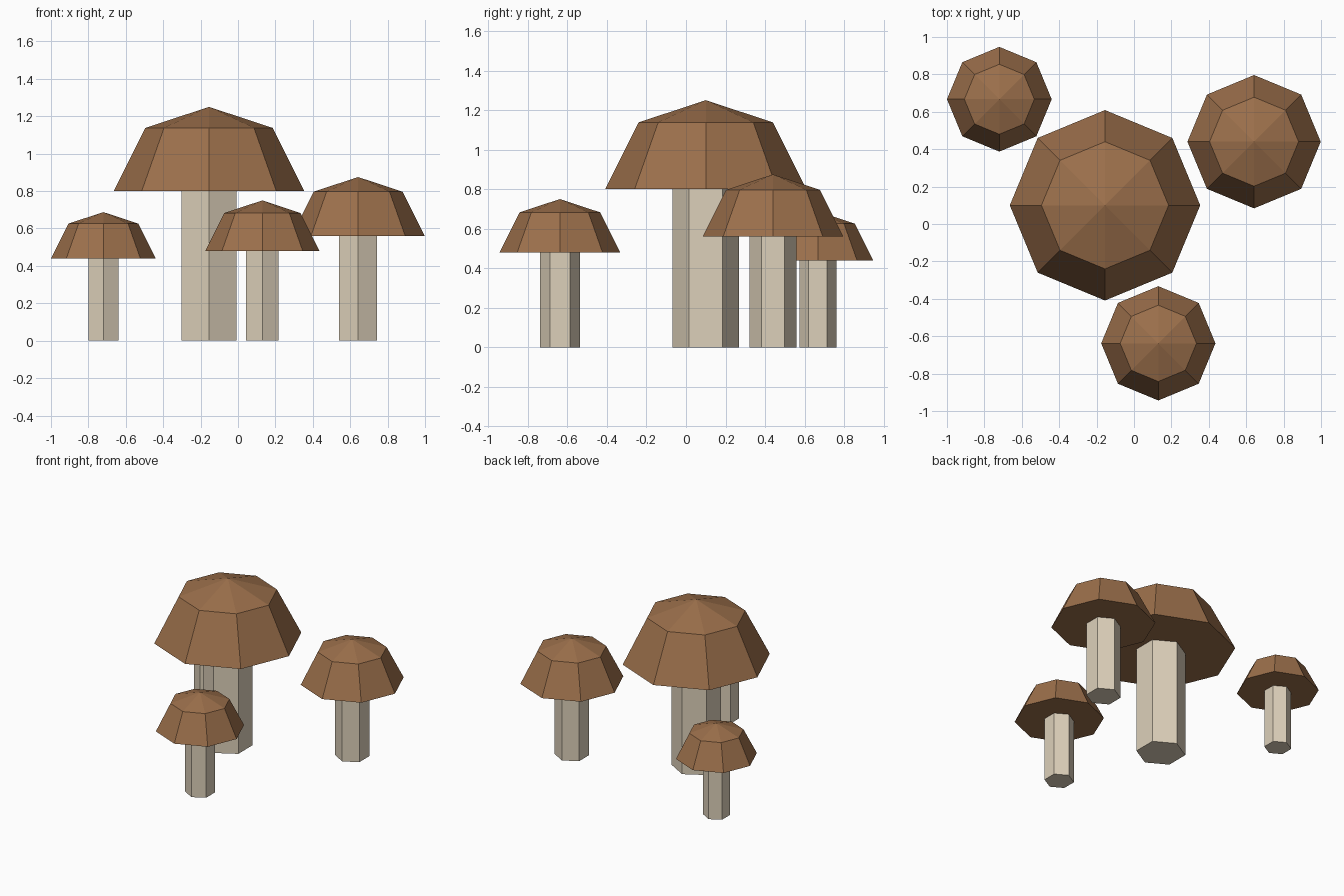
import bpy, bmesh
from math import sin, cos, pi

if "Cube" in bpy.data.objects:
    bpy.data.objects.remove(bpy.data.objects["Cube"])


def material(name, rgb):
    m = bpy.data.materials.new(name)
    m.diffuse_color = (*rgb, 1)
    m.use_nodes = True
    m.node_tree.nodes["Principled BSDF"].inputs["Base Color"].default_value = m.diffuse_color
    return m


def lathe(name, sides, profile, loc, mat, phase=0.0):
    """Flat-faced revolved solid; profile = (radius, z) from bottom to top."""
    bm = bmesh.new()
    rings = []
    for r, z in profile:
        if r == 0:
            rings.append([bm.verts.new((0, 0, z))] * sides)
        else:
            rings.append([bm.verts.new((r * cos(phase + 2 * pi * i / sides),
                                        r * sin(phase + 2 * pi * i / sides), z))
                          for i in range(sides)])
    bm.faces.new(rings[0][::-1])
    for a, b in zip(rings, rings[1:]):
        for i in range(sides):
            j = (i + 1) % sides
            corners = [a[i], a[j], b[j]]
            if b[i] is not b[j]:
                corners.append(b[i])
            bm.faces.new(corners)
    if profile[-1][0] > 0:
        bm.faces.new(rings[-1])
    mesh = bpy.data.meshes.new(name)
    bm.to_mesh(mesh)
    bm.free()
    mesh.materials.append(mat)
    ob = bpy.data.objects.new(name, mesh)
    ob.location = loc
    bpy.context.collection.objects.link(ob)
    return ob


cap_brown = material("cap_brown", (0.33, 0.16, 0.07))
stem_cream = material("stem_cream", (0.72, 0.63, 0.49))

# Each mushroom is the same design: name, x, y, scale
mushrooms = [
    ("large", -0.155, 0.10, 1.0),
    ("right", 0.642, 0.44, 0.7),
    ("front", 0.13, -0.638, 0.6),
    ("left", -0.72, 0.667, 0.55),
]

for name, x, y, s in mushrooms:
    # Six-sided stem with a corner facing front
    lathe(name + "_stem", 6, [(0.169 * s, 0), (0.169 * s, 0.8 * s)],
          (x, y, 0), stem_cream, pi / 2)
    # Eight-sided cap with flat underside, steep skirt and shallow crown
    lathe(name + "_cap", 8, [(0.509 * s, 0.8 * s), (0.34 * s, 1.138 * s), (0, 1.25 * s)],
          (x, y, 0), cap_brown)
